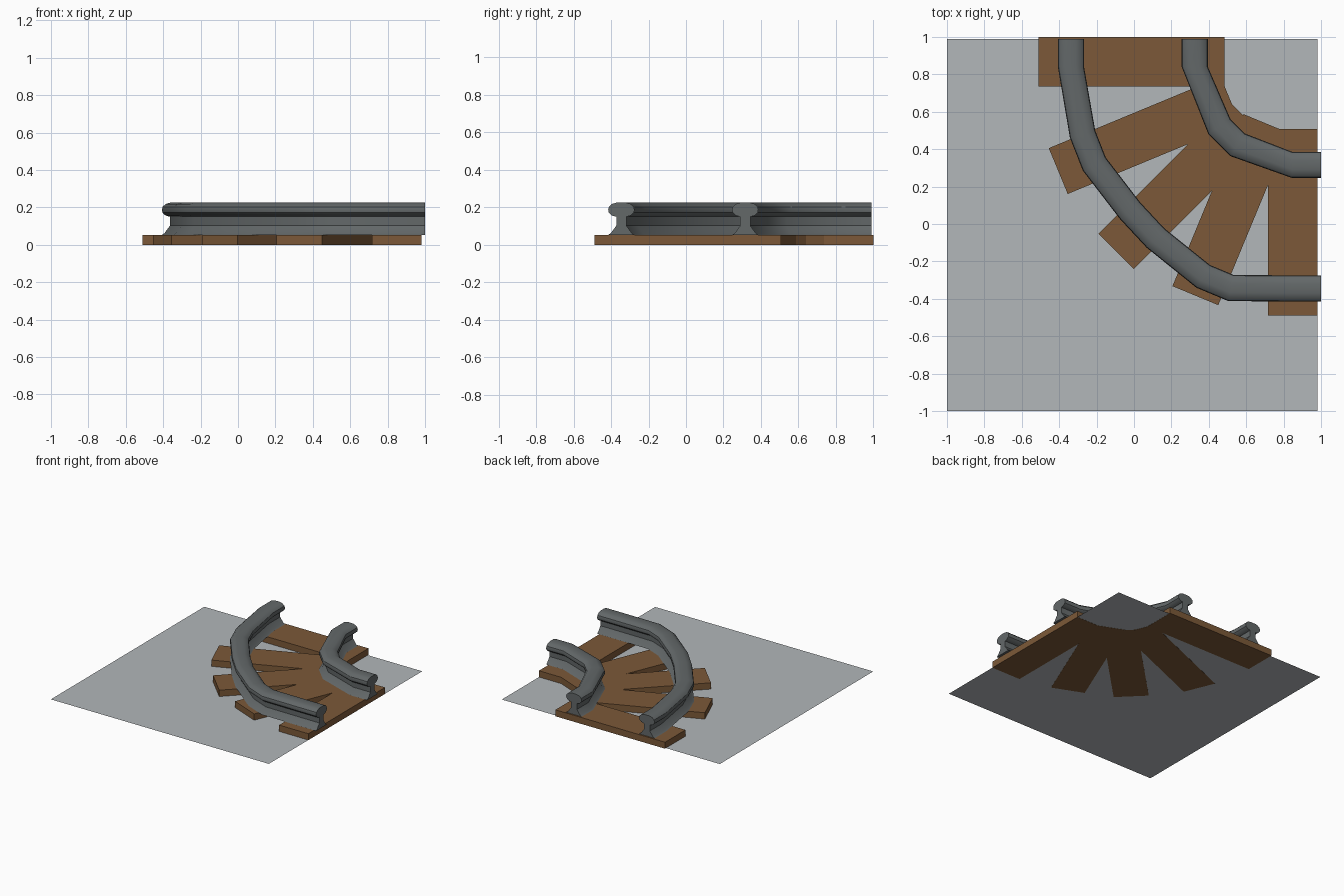
import bpy, bmesh, math
from mathutils import Vector

if "Cube" in bpy.data.objects:
    bpy.data.objects.remove(bpy.data.objects["Cube"])


def material(name, rgb):
    m = bpy.data.materials.new(name)
    lin = [((c / 255 + 0.055) / 1.055) ** 2.4 for c in rgb]
    m.diffuse_color = (*lin, 1)
    m.use_nodes = True
    m.node_tree.nodes["Principled BSDF"].inputs["Base Color"].default_value = m.diffuse_color
    return m


STEEL = material("steel grey", (99, 104, 105))
WOOD = material("sleeper brown", (124, 89, 56))
SLAB = material("pale grey", (178, 183, 186))


def finish(name, bm, mat):
    bmesh.ops.recalc_face_normals(bm, faces=bm.faces)
    me = bpy.data.meshes.new(name)
    bm.to_mesh(me)
    bm.free()
    me.materials.append(mat)
    ob = bpy.data.objects.new(name, me)
    bpy.context.collection.objects.link(ob)
    return ob


# Thin ground sheet, just above the sleeper undersides
bm = bmesh.new()
bm.faces.new([bm.verts.new((x, y, 0.001))
              for x, y in ((-1, -1), (0.98, -1), (0.98, 0.99), (-1, 0.99))])
ground = finish("ground_sheet", bm, SLAB)
if ground.data.polygons[0].normal.z < 0:
    ground.data.flip_normals()


# Sleepers: equal planks fanned in 22.5 degree steps (outer end centre, angle)
def sleeper(name, end, degrees, length=0.995, width=0.265, height=0.053):
    a = math.radians(degrees)
    along = Vector((math.cos(a), math.sin(a), 0))
    side = Vector((-along.y, along.x, 0)) * width / 2
    start = Vector((*end, 0))
    bm = bmesh.new()
    base = bm.faces.new([bm.verts.new(p) for p in (
        start - side, start + along * length - side,
        start + along * length + side, start + side)])
    top = bmesh.ops.extrude_face_region(bm, geom=[base])["geom"]
    bmesh.ops.translate(bm, vec=(0, 0, height),
                        verts=[g for g in top if isinstance(g, bmesh.types.BMVert)])
    if not any(abs(f.calc_center_median().z) < 1e-5 for f in bm.faces):
        bm.faces.new([v for v in bm.verts if v.co.z < 1e-5])
    finish(name, bm, WOOD)


ENDS = [(-0.51, 0.868), (-0.405, 0.283), (-0.096, -0.147),
        (0.328, -0.383), (0.848, -0.488)]
for i, end in enumerate(ENDS):
    sleeper(f"sleeper_{i + 1}", end, 22.5 * i)

# Rail cross-section: one half (offset, height), mirrored for the other side
HALF = [(0.07, 0.053), (0.056, 0.062), (0.027, 0.102), (0.027, 0.15), (0.05, 0.156),
        (0.067, 0.172), (0.07, 0.187), (0.066, 0.203), (0.05, 0.218), (0.025, 0.225)]
PROFILE = HALF + [(-x, z) for x, z in reversed(HALF)]


# Sweep the section along a mitred path
def rail(name, path):
    pts = [Vector(p) for p in path]
    bm = bmesh.new()
    rings = []
    for i, p in enumerate(pts):
        d0 = (p - pts[i - 1]).normalized() if i else (pts[1] - p).normalized()
        d1 = (pts[i + 1] - p).normalized() if i < len(pts) - 1 else d0
        t = (d0 + d1).normalized()
        n = Vector((-t.y, t.x)) / t.dot(d0)
        if i in (1, len(pts) - 2):      # straight ends keep a square joint
            straight = d0 if i == 1 else d1
            n = Vector((-straight.y, straight.x))
        rings.append([bm.verts.new((p.x + n.x * o, p.y + n.y * o, z))
                      for o, z in PROFILE])
    k = len(PROFILE)
    for a, b in zip(rings, rings[1:]):
        for j in range(k):
            bm.faces.new((a[j], a[(j + 1) % k], b[(j + 1) % k], b[j]))
    bm.faces.new(rings[0])
    bm.faces.new(rings[-1])
    ob = finish(name, bm, STEEL)
    bpy.context.view_layer.objects.active = ob
    ob.select_set(True)
    bpy.ops.object.shade_smooth_by_angle(angle=math.radians(30))
    ob.select_set(False)


rail("outer_rail", [(-0.337, 0.99), (-0.337, 0.84), (-0.275, 0.48), (-0.212, 0.32),
                    (-0.02, 0.07), (0.115, -0.075), (0.37, -0.28), (0.518, -0.342),
                    (0.845, -0.345), (1.0, -0.345)])
rail("inner_rail", [(0.325, 0.99), (0.325, 0.84), (0.456, 0.522), (0.555, 0.423),
                    (0.845, 0.316), (1.0, 0.316)])
